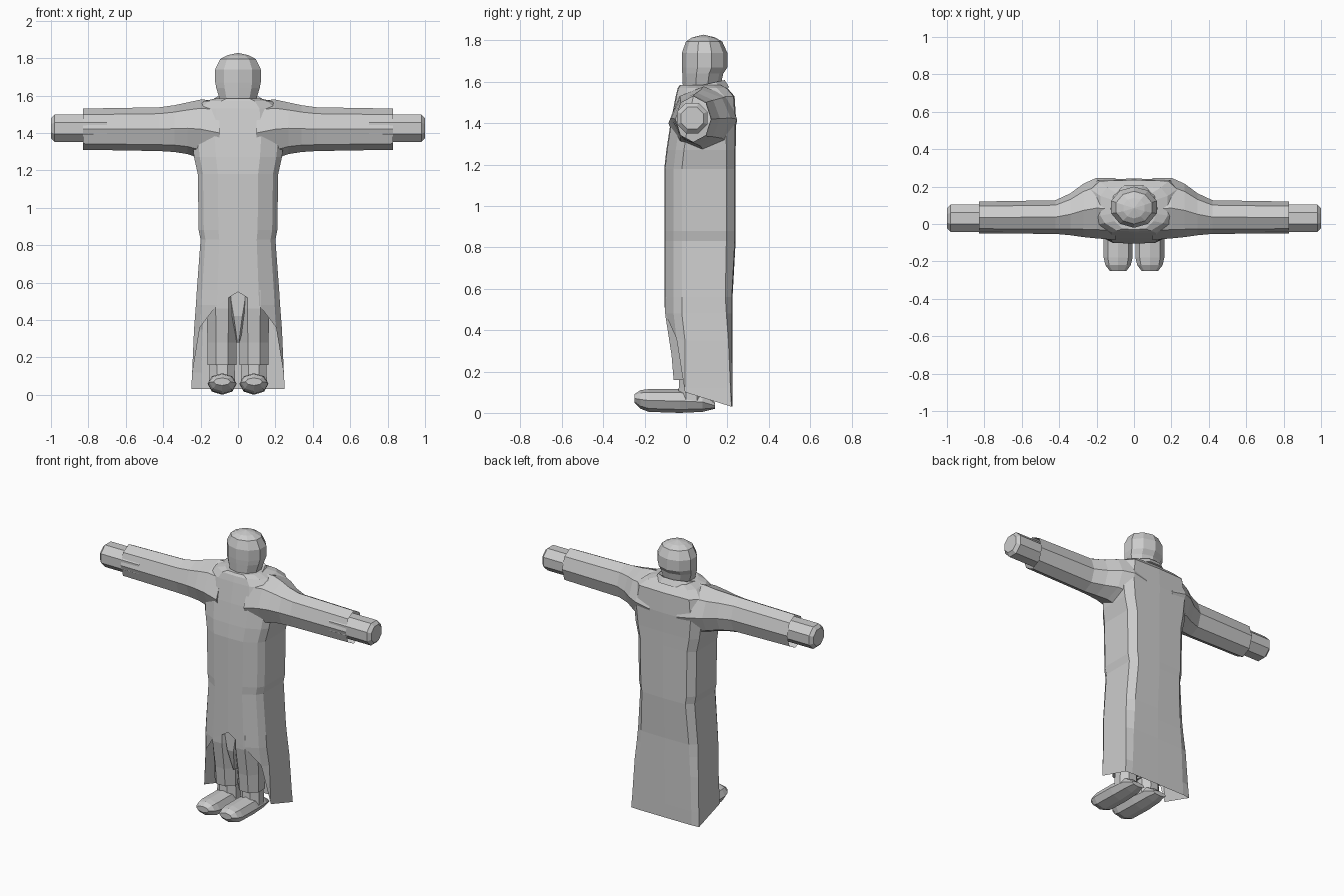
import bpy, bmesh, math

cube = bpy.data.objects.get("Cube")
if cube:
    bpy.data.objects.remove(cube, do_unlink=True)

grey = bpy.data.materials.new("plain_grey")
grey.use_nodes = True
GREY = (0.6, 0.6, 0.6, 1)
grey.diffuse_color = GREY
grey.node_tree.nodes["Principled BSDF"].inputs["Base Color"].default_value = GREY


def loft(name, rings, cap_start=True, cap_end=True):
    """Join rings of points into a flat-faced skin, merging collapsed rows."""
    bm = bmesh.new()
    rows = [[bm.verts.new(p) for p in ring] for ring in rings]
    n = len(rows[0])
    for a, b in zip(rows, rows[1:]):
        for i in range(n):
            j = (i + 1) % n
            bm.faces.new((a[i], a[j], b[j], b[i]))
    if cap_start:
        bm.faces.new(rows[0][::-1])
    if cap_end:
        bm.faces.new(rows[-1])
    bmesh.ops.remove_doubles(bm, verts=bm.verts, dist=0.0005)
    bmesh.ops.recalc_face_normals(bm, faces=bm.faces)
    mesh = bpy.data.meshes.new(name)
    bm.to_mesh(mesh)
    bm.free()
    mesh.materials.append(grey)
    obj = bpy.data.objects.new(name, mesh)
    bpy.context.collection.objects.link(obj)
    return obj


def ellipse(n, phase=0.0):
    return [(math.cos(2 * math.pi * (i + phase) / n),
             math.sin(2 * math.pi * (i + phase) / n)) for i in range(n)]


def mix_rows(rows, z):
    """Interpolate a profile table at a height."""
    for a, b in zip(rows, rows[1:]):
        if z <= b[0]:
            t = max(0, (z - a[0]) / (b[0] - a[0]))
            return [p + (q - p) * t for p, q in zip(a, b)]
    return rows[-1]


# Robe: height, half width, front y, back y, back corner depth
ROBE = [(0.03, 0.25, -0.09, 0.225, 0.005), (0.12, 0.245, -0.09, 0.225, 0.01),
        (0.35, 0.235, -0.09, 0.225, 0.02), (0.48, 0.225, -0.105, 0.225, 0.03),
        (0.56, 0.22, -0.105, 0.225, 0.035), (0.83, 0.2, -0.105, 0.24, 0.045),
        (0.88, 0.21, -0.105, 0.24, 0.045), (1.18, 0.215, -0.105, 0.24, 0.045),
        (1.27, 0.235, -0.095, 0.24, 0.045), (1.4, 0.25, -0.075, 0.243, 0.05),
        (1.53, 0.23, -0.05, 0.235, 0.05), (1.57, 0.18, -0.04, 0.2, 0.05),
        (1.585, 0.12, -0.03, 0.17, 0.04)]
HEM = [0.55, 0.48, 0.36, 0.1, 0.03, 0.03, 0.03]  # open at the front


def robe_point(i, z):
    z, w, f, b, c = mix_rows(ROBE, max(z, HEM[i]))
    x, y = [(0, f), (0.5 * w, f + 0.004), (0.87 * w, f + 0.045), (w, f + 0.085),
            (w, b - c), (0.8 * w, b - 0.1 * c), (0, b)][i]
    return x, y, z


def robe_ring(z):
    half = [robe_point(i, z) for i in range(7)]
    return half + [(-x, y, h) for x, y, h in half[5:0:-1]]


loft("robe", [robe_ring(row[0]) for row in ROBE], cap_start=False)

# Collar around the neck, dipping at the front
loft("collar", [[(r * c, 0.08 + 0.9 * r * s, z + 0.025 * s) for c, s in ellipse(10)]
                for r, z in [(0.15, 1.55), (0.125, 1.585), (0.1, 1.57)]])

# Head: height, half width, front y, back y
HEAD = [(1.51, 0.085, 0.0, 0.15), (1.57, 0.1, -0.015, 0.165),
        (1.64, 0.122, -0.018, 0.18), (1.67, 0.128, -0.02, 0.2),
        (1.74, 0.128, -0.02, 0.2), (1.795, 0.1, 0.0, 0.175), (1.815, 0.06, 0.03, 0.14),
        (1.828, 0.0, 0.085, 0.085)]
loft("head", [[(w * c, (f + b) / 2 + (b - f) / 2 * s, z) for c, s in ellipse(10, 0.5)]
              for z, w, f, b in HEAD], cap_end=False)

# Sleeves: x, centre y, y radius, centre z, z radius
SLEEVE = [(0.1, 0.08, 0.165, 1.4, 0.175), (0.2, 0.085, 0.162, 1.42, 0.158),
          (0.27, 0.073, 0.143, 1.425, 0.138), (0.34, 0.052, 0.112, 1.423, 0.125),
          (0.42, 0.037, 0.09, 1.42, 0.117), (0.83, 0.035, 0.085, 1.42, 0.11)]
HAND = [(0.7, 0.075), (0.98, 0.075), (1.0, 0.055)]

# Feet: y, half width, bottom z, top z
FOOT = [(-0.25, 0.045, 0.05, 0.09), (-0.22, 0.068, 0.02, 0.11),
        (-0.18, 0.077, 0.005, 0.115), (-0.03, 0.077, 0.0, 0.115),
        (0.08, 0.07, 0.005, 0.1), (0.14, 0.05, 0.02, 0.05)]
# Legs: height, half width, front y, back y
TROUSER = [(0.16, 0.077, -0.06, 0.1), (0.28, 0.078, -0.07, 0.11),
           (0.46, 0.083, -0.098, 0.13), (0.56, 0.083, -0.098, 0.13)]
ANKLE = [(0.05, 0.07, -0.04, 0.09), (0.12, 0.068, -0.035, 0.09), (0.2, 0.065, -0.03, 0.08)]


def leg_ring(row, cx):
    z, w, f, b = row
    k = 1 / math.cos(math.pi / 8)  # flat sides reach the full width
    return [(cx + w * k * c, (f + b) / 2 + (b - f) / 2 * k * s, z)
            for c, s in ellipse(8, 0.5)]


for side, s in (("left", 1), ("right", -1)):
    loft(side + "_sleeve", [[(s * x, cy + ry * c, cz + rz * d) for c, d in ellipse(8)]
                            for x, cy, ry, cz, rz in SLEEVE], cap_end=False)
    loft(side + "_hand", [[(s * x, 0.03 + r * 1.06 * c, 1.425 + r * 1.06 * d)
                           for c, d in ellipse(8, 0.5)] for x, r in HAND])
    cx = s * 0.085
    loft(side + "_shoe", [[(cx + w * c, y, (lo + hi) / 2 + (hi - lo) / 2 * d)
                           for c, d in ellipse(8)] for y, w, lo, hi in FOOT])
    loft(side + "_ankle", [leg_ring(r, cx) for r in ANKLE])
    loft(side + "_trouser_leg", [leg_ring(r, cx) for r in TROUSER])

# Trouser seat joining the legs under the robe
loft("trouser_seat", [[(w * c, 0.02 + d * v, z) for c, v in ellipse(8, 0.5)]
                      for z, w, d in [(0.28, 0.01, 0.07), (0.42, 0.06, 0.11),
                                      (0.56, 0.12, 0.11)]])
